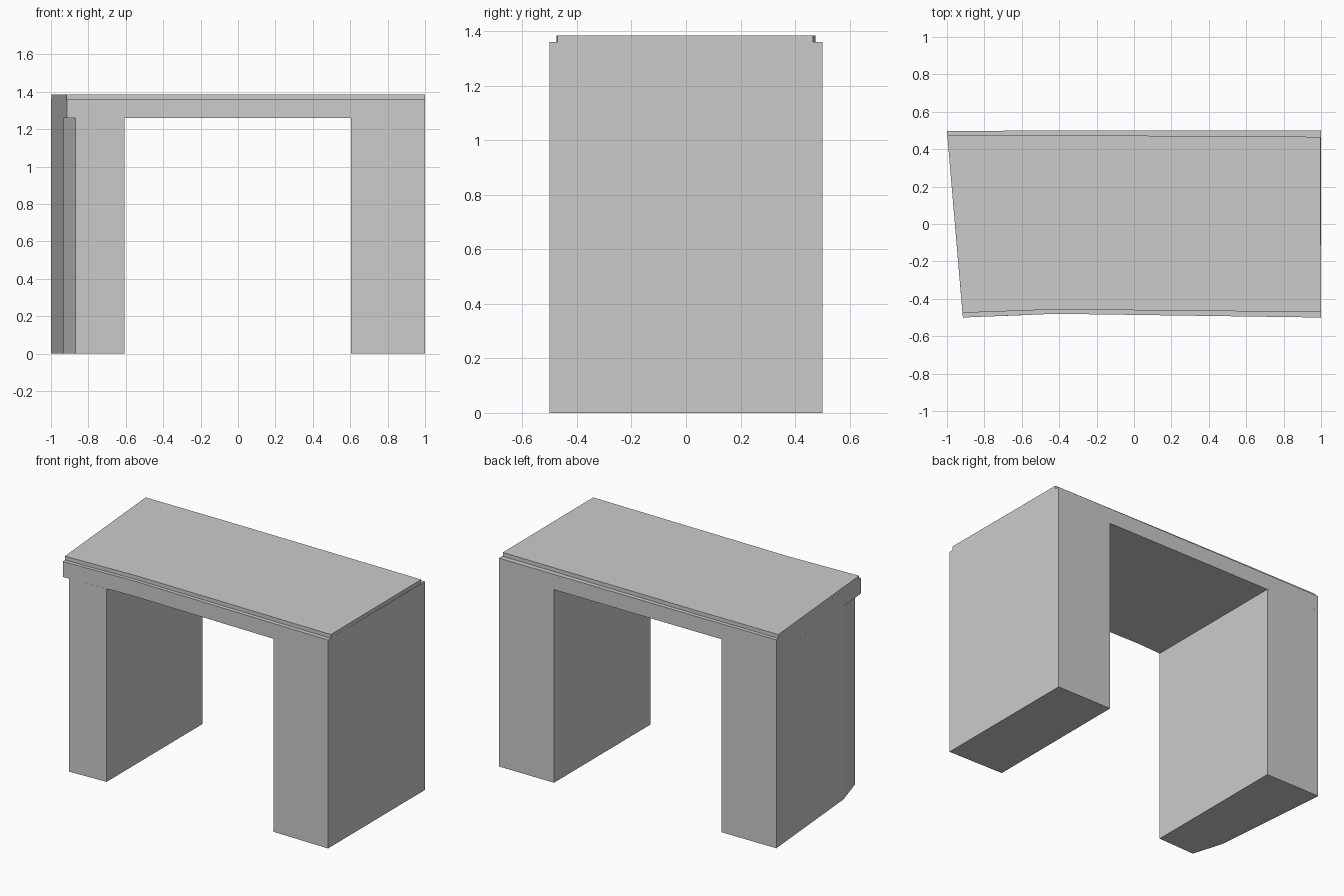
import bpy, bmesh

if "Cube" in bpy.data.objects:
    bpy.data.objects.remove(bpy.data.objects["Cube"])


def prism(name, outline, z0, z1):
    """Extrude a plan outline (counter-clockwise x, y points) from z0 to z1."""
    bm = bmesh.new()
    face = bm.faces.new([bm.verts.new((x, y, z0)) for x, y in outline])
    ext = bmesh.ops.extrude_face_region(bm, geom=[face], use_keep_orig=True)
    for v in ext["geom"]:
        if isinstance(v, bmesh.types.BMVert):
            v.co.z = z1
    bmesh.ops.recalc_face_normals(bm, faces=bm.faces[:])
    mesh = bpy.data.meshes.new(name)
    bm.to_mesh(mesh)
    bm.free()
    obj = bpy.data.objects.new(name, mesh)
    bpy.context.collection.objects.link(obj)
    return obj


LEG_TOP, LINTEL_TOP, TOP = 1.26, 1.36, 1.385

# Lintel with its slanted left end and slightly bent front
lintel = prism("lintel_and_legs",
               [(-0.915, -0.5), (-0.42, -0.48), (1, -0.5),
                (1, 0.5), (-0.42, 0.5), (-1, 0.497)], LEG_TOP, LINTEL_TOP)

# Left leg with the chamfered front corner, and plain right leg
left_leg = prism("left_leg",
                 [(-0.87, -0.498), (-0.607, -0.488), (-0.607, 0.499),
                  (-1, 0.497), (-0.933, -0.29)], 0, LEG_TOP)
right_leg = prism("right_leg",
                  [(0.603, -0.494), (1, -0.5), (1, 0.5), (0.603, 0.5)], 0, LEG_TOP)

# Top slab set back along the front and rear edges
slab = prism("top_slab",
             [(-0.917, -0.475), (-0.42, -0.457), (1, -0.471),
              (0.996, 0.466), (-0.42, 0.475), (-0.998, 0.473)], LINTEL_TOP, TOP)

# Fuse the parts into one clean shell
for part in (left_leg, right_leg, slab):
    mod = lintel.modifiers.new("join_" + part.name, 'BOOLEAN')
    mod.operation = 'UNION'
    mod.solver = 'EXACT'
    mod.object = part
bpy.context.view_layer.update()
fused = bpy.data.meshes.new_from_object(
    lintel.evaluated_get(bpy.context.evaluated_depsgraph_get()))
lintel.modifiers.clear()
lintel.data = fused
lintel.name = "gateway"
for part in (left_leg, right_leg, slab):
    bpy.data.objects.remove(part)
